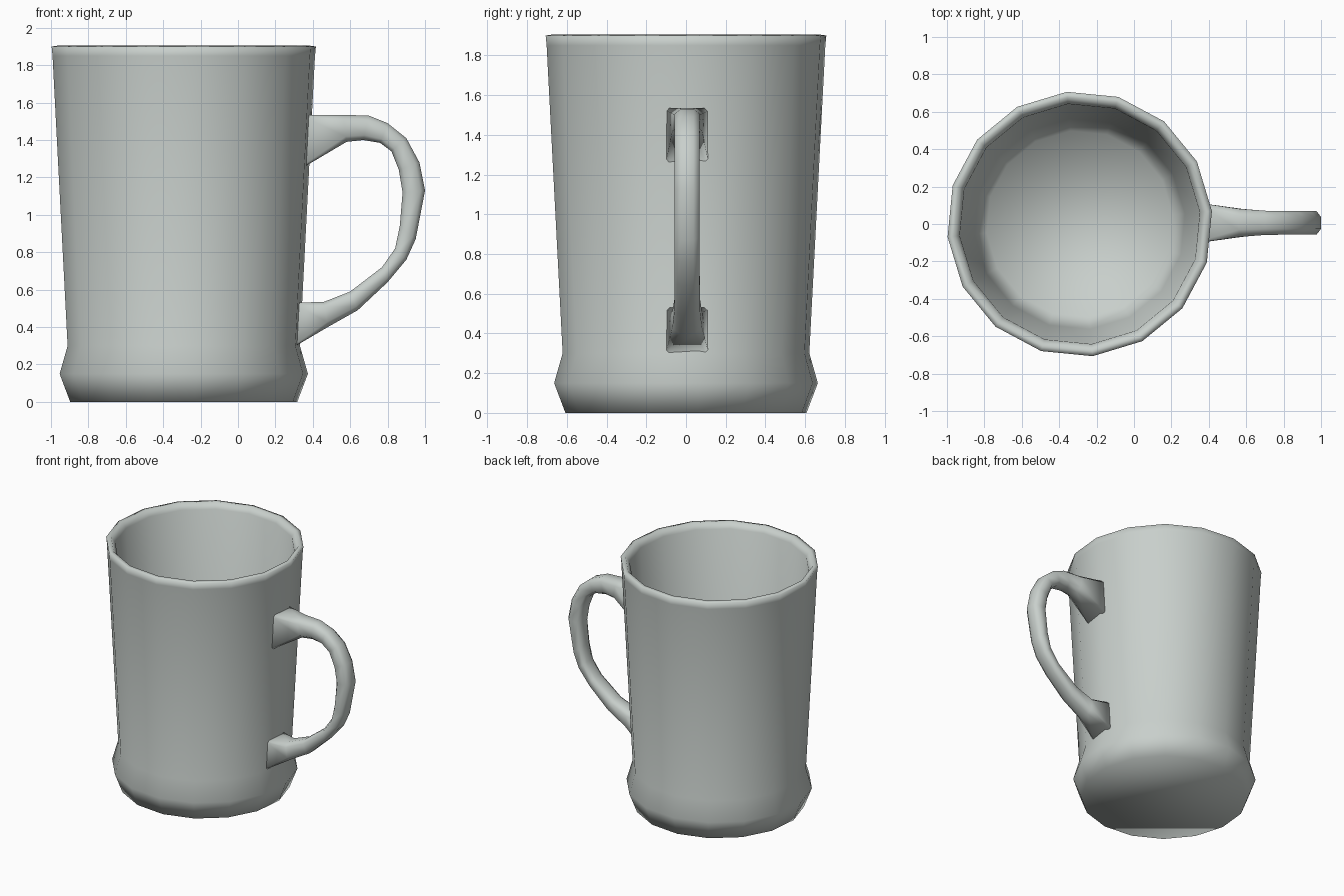
import bpy, math
from mathutils import Vector

cube = bpy.data.objects.get("Cube")
if cube:
    bpy.data.objects.remove(cube, do_unlink=True)

COLOUR = (0.58, 0.625, 0.60, 1)
glaze = bpy.data.materials.new("pale grey glaze")
glaze.use_nodes = True
glaze.diffuse_color = COLOUR
glaze.node_tree.nodes["Principled BSDF"].inputs["Base Color"].default_value = COLOUR


def loft(name, rings):
    """Skin a list of equal rings and close both ends."""
    n = len(rings[0])
    verts = [p for ring in rings for p in ring]
    faces = []
    for r in range(len(rings) - 1):
        for i in range(n):
            j = (i + 1) % n
            faces.append((r * n + i, r * n + j, (r + 1) * n + j, (r + 1) * n + i))
    faces.append(tuple(reversed(range(n))))
    faces.append(tuple(range(len(verts) - n, len(verts))))
    mesh = bpy.data.meshes.new(name)
    mesh.from_pydata(verts, [], faces)
    mesh.materials.append(glaze)
    mesh.shade_smooth()
    obj = bpy.data.objects.new(name, mesh)
    bpy.context.collection.objects.link(obj)
    return obj


# Mug body: radius and height, up the outside, over the lip, down to the floor
SIDES = 16
CENTRE_X = -0.29
TURN = math.radians(5.6)
profile = [(0.61, 0), (0.667, 0.15), (0.624, 0.30), (0.705, 1.85), (0.71, 1.90),
           (0.675, 1.905), (0.645, 1.86), (0.565, 0.30), (0.50, 0.14)]
angles = [TURN + math.tau * i / SIDES for i in range(SIDES)]
loft("mug_body", [[(CENTRE_X + r * math.cos(a), r * math.sin(a), z) for a in angles]
                  for r, z in profile])

# Handle: outer x, z, inner x, z and half width at each station, top to bottom
stations = [
    (0.36, 1.535, 0.36, 1.26, 0.105),
    (0.56, 1.535, 0.58, 1.39, 0.075),
    (0.70, 1.53, 0.67, 1.40, 0.065),
    (0.80, 1.49, 0.76, 1.385, 0.063),
    (0.90, 1.41, 0.82, 1.34, 0.063),
    (0.97, 1.28, 0.86, 1.24, 0.063),
    (1.00, 1.13, 0.88, 1.12, 0.063),
    (0.95, 0.87, 0.865, 0.94, 0.063),
    (0.90, 0.76, 0.84, 0.82, 0.063),
    (0.80, 0.64, 0.77, 0.72, 0.063),
    (0.64, 0.49, 0.60, 0.59, 0.065),
    (0.48, 0.40, 0.46, 0.535, 0.075),
    (0.31, 0.30, 0.31, 0.53, 0.105),
]
SECTION = [(1, 0.5), (0.6, 1), (-0.6, 1), (-1, 0.5),
           (-1, -0.5), (-0.6, -1), (0.6, -1), (1, -0.5)]
rings = []
for k, (ox, oz, ix, iz, w) in enumerate(stations):
    outer, inner = Vector((ox, 0, oz)), Vector((ix, 0, iz))
    mid, half = (outer + inner) / 2, (outer - inner) / 2
    root = k in (0, len(stations) - 1)
    ring = []
    for u, v in SECTION:
        if root:  # the roots are square where they meet the wall
            u, v = math.copysign(max(abs(u), 0.9), u), math.copysign(max(abs(v), 0.9), v)
        ring.append(mid + half * u + Vector((0, 0.006 + w * v, 0)))
    rings.append(ring)
loft("handle", rings[::-1])
